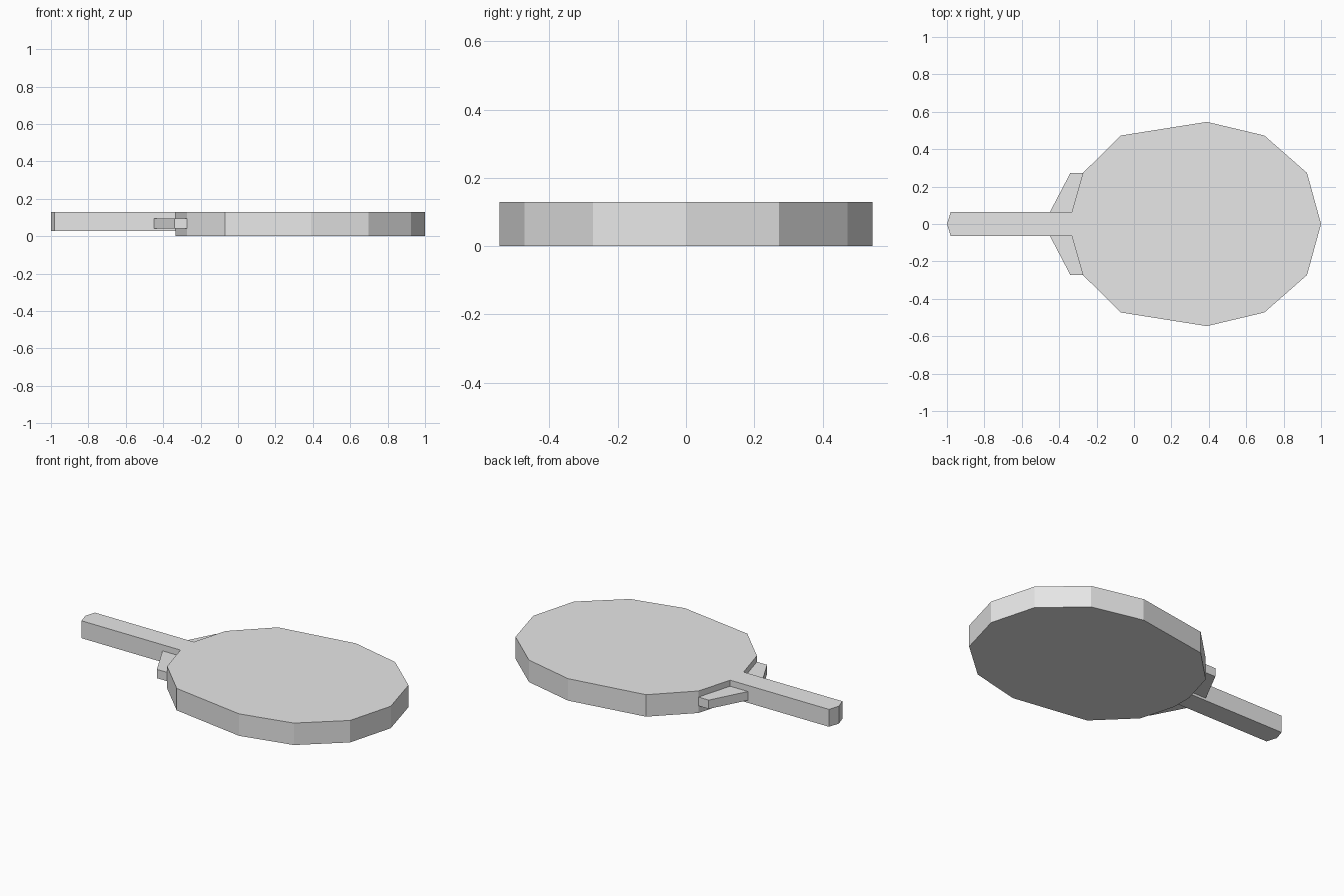
import bpy
import bmesh

cube = bpy.data.objects.get("Cube")
if cube:
    bpy.data.objects.remove(cube, do_unlink=True)

grey = bpy.data.materials.new("light_grey")
grey.use_nodes = True
colour = (0.8, 0.8, 0.8, 1)
grey.diffuse_color = colour
grey.node_tree.nodes["Principled BSDF"].inputs["Base Color"].default_value = colour


def slab(name, outline, bottom, top):
    """Extrude a flat outline upwards from bottom to top."""
    bm = bmesh.new()
    face = bm.faces.new([bm.verts.new((x, y, bottom)) for x, y in outline])
    result = bmesh.ops.extrude_face_region(bm, geom=[face])
    for item in result["geom"]:
        if isinstance(item, bmesh.types.BMVert):
            item.co.z = top
    bmesh.ops.recalc_face_normals(bm, faces=bm.faces)
    mesh = bpy.data.meshes.new(name)
    bm.to_mesh(mesh)
    bm.free()
    mesh.materials.append(grey)
    obj = bpy.data.objects.new(name, mesh)
    bpy.context.collection.objects.link(obj)
    return obj


def mirrored(points):
    """Repeat the points on the other side of the long axis."""
    return points + [(x, -y) for x, y in reversed(points) if y > 0]


# Faceted oval blade
blade_half = [(1.0, 0), (0.925, 0.273), (0.697, 0.473), (0.39, 0.546),
              (-0.07, 0.473), (-0.273, 0.273), (-0.333, 0.063)]
slab("blade", mirrored(blade_half), 0, 0.13)

# Straight handle with a pointed end
handle_half = [(-1.0, 0), (-0.98, 0.063), (-0.333, 0.063)]
slab("handle", mirrored(handle_half), 0.027, 0.13)

# Slanted braces between handle and blade
brace = [(-0.45, 0.063), (-0.34, 0.273), (-0.273, 0.273), (-0.333, 0.063)]
for side, sign in (("left", 1), ("right", -1)):
    slab(side + "_brace", [(x, sign * y) for x, y in brace], 0.042, 0.094)
